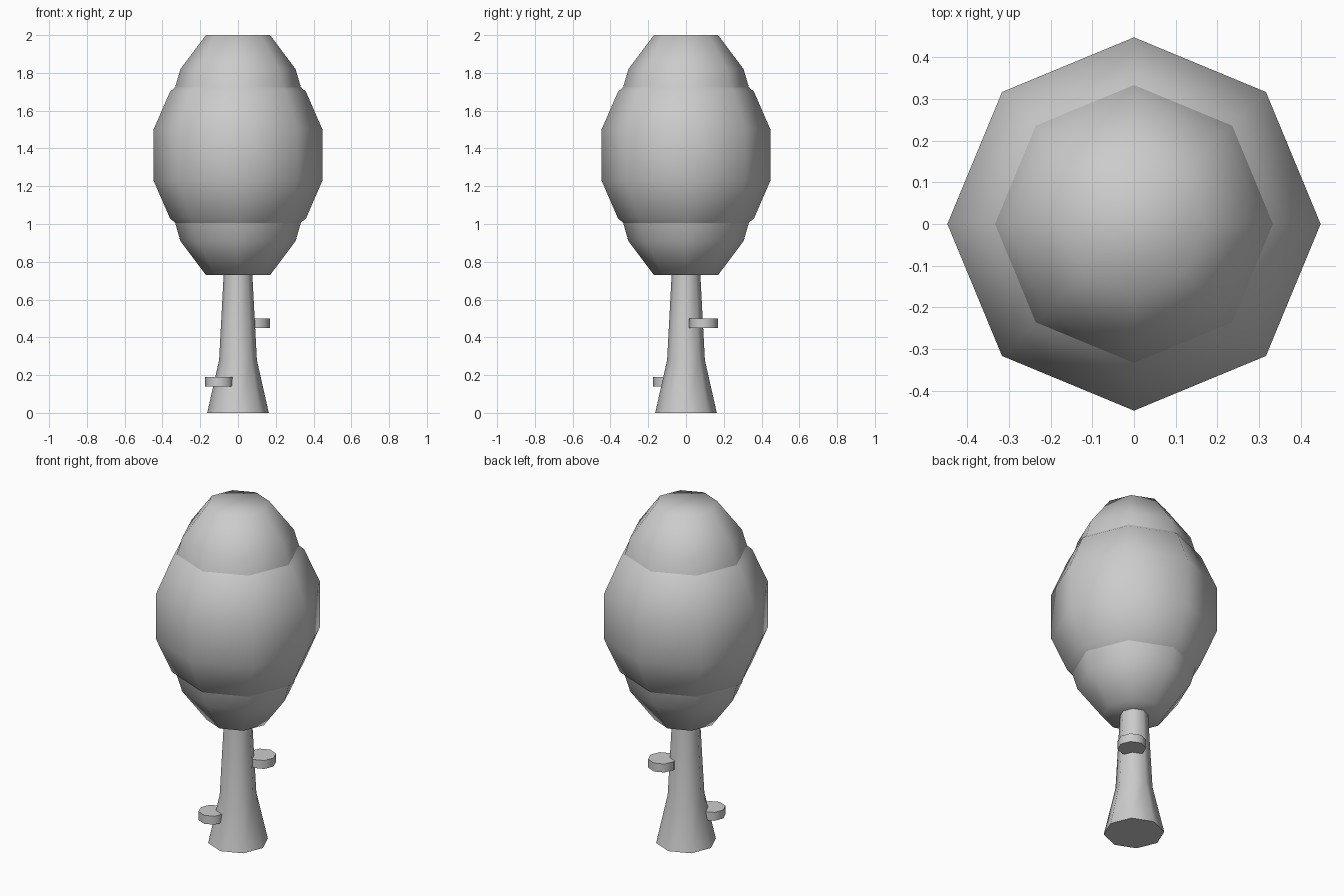
import bpy, bmesh, math

if "Cube" in bpy.data.objects:
    bpy.data.objects.remove(bpy.data.objects["Cube"])

SIDES = 8


def lathe(name, profile, center=(0, 0), angle=30, smooth=True):
    """Closed eight-sided solid from (radius, height) pairs, bottom to top."""
    bm = bmesh.new()
    rings = []
    for r, z in profile:
        rings.append([bm.verts.new((r * math.cos(2 * math.pi * i / SIDES),
                                    r * math.sin(2 * math.pi * i / SIDES), z))
                      for i in range(SIDES)])
    for low, high in zip(rings, rings[1:]):
        for i in range(SIDES):
            j = (i + 1) % SIDES
            bm.faces.new((low[i], low[j], high[j], high[i]))
    bm.faces.new(rings[0][::-1])
    bm.faces.new(rings[-1])
    mesh = bpy.data.meshes.new(name)
    bm.to_mesh(mesh)
    bm.free()
    obj = bpy.data.objects.new(name, mesh)
    obj.location = (center[0], center[1], 0)
    bpy.context.collection.objects.link(obj)
    if smooth:
        bpy.ops.object.select_all(action='DESELECT')
        obj.select_set(True)
        bpy.context.view_layer.objects.active = obj
        bpy.ops.object.shade_smooth_by_angle(angle=math.radians(angle))
    return obj


# Flared trunk, running up into the crown
lathe("trunk", [(0.163, 0), (0.10, 0.28), (0.075, 0.75), (0.07, 0.9)], angle=60)

# Tall inner crown, showing at the top and bottom
lathe("inner_crown", [(0.17, 0.73), (0.305, 0.91), (0.36, 1.1),
                      (0.36, 1.63), (0.305, 1.82), (0.17, 2.0)], angle=80)

# Wide outer crown wrapped around the middle
lathe("outer_crown", [(0.20, 0.89), (0.36, 1.03), (0.447, 1.23),
                      (0.447, 1.50), (0.36, 1.70), (0.20, 1.84)], angle=80)

# Shelf fungi on opposite sides of the trunk
for name, c, r, z0, z1 in (("upper_fungus", (0.092, 0.092), 0.077, 0.45, 0.50),
                           ("lower_fungus", (-0.10, -0.10), 0.074, 0.14, 0.19)):
    lathe(name, [(r, z0), (r, z1)], c, angle=50)
